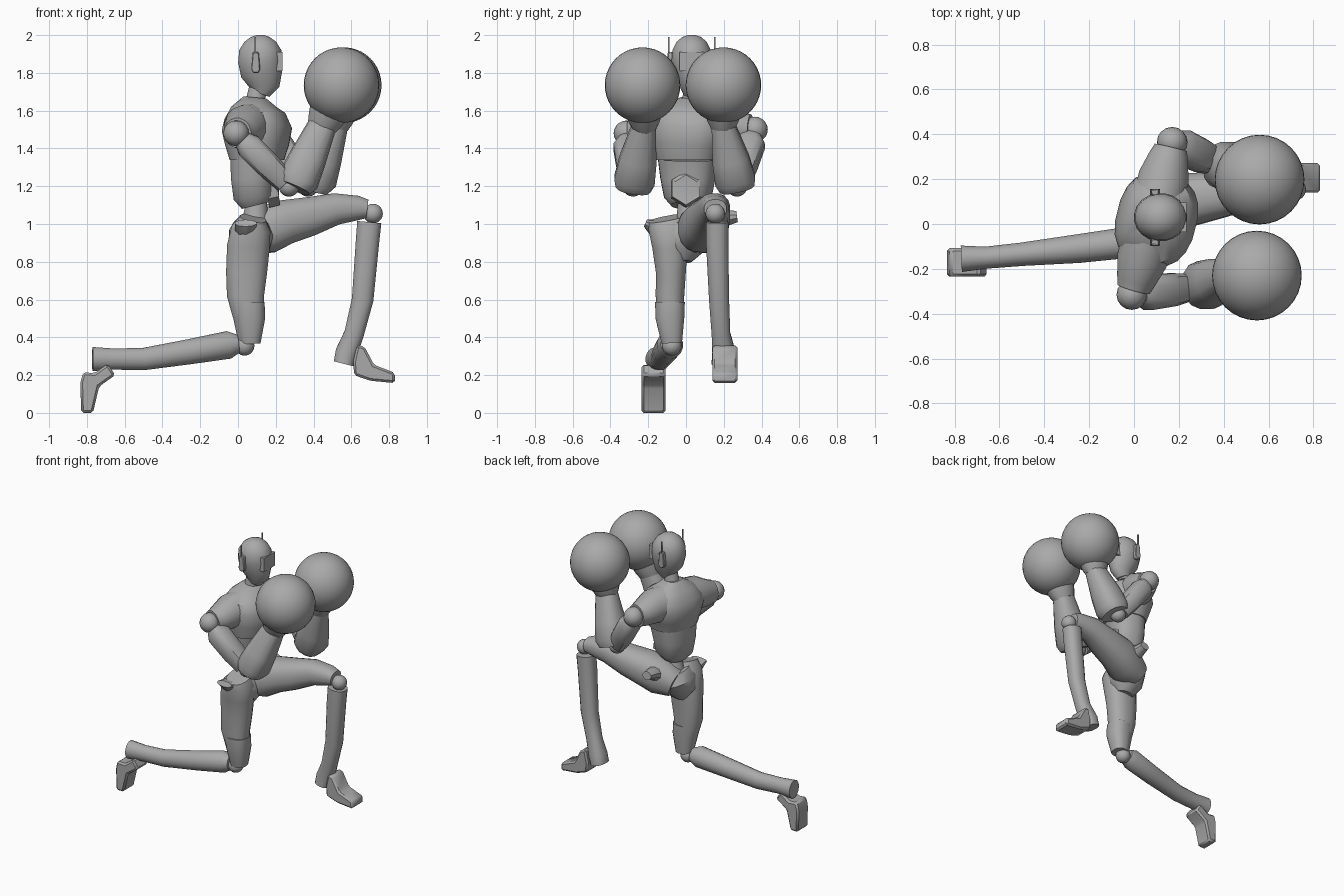
import bpy, bmesh, math
from mathutils import Vector, Matrix

cube = bpy.data.objects.get("Cube")
if cube:
    bpy.data.objects.remove(cube, do_unlink=True)

grey = bpy.data.materials.new("plain_grey")
grey.use_nodes = True
COLOUR = (0.4, 0.4, 0.4, 1)
grey.diffuse_color = COLOUR
grey.node_tree.nodes["Principled BSDF"].inputs["Base Color"].default_value = COLOUR


def finish(name, bm, angle=35):
    bmesh.ops.recalc_face_normals(bm, faces=bm.faces)
    mesh = bpy.data.meshes.new(name)
    bm.to_mesh(mesh)
    bm.free()
    mesh.materials.append(grey)
    ob = bpy.data.objects.new(name, mesh)
    bpy.context.collection.objects.link(ob)
    bpy.ops.object.select_all(action='DESELECT')
    ob.select_set(True)
    bpy.context.view_layer.objects.active = ob
    bpy.ops.object.shade_smooth_by_angle(angle=math.radians(angle))
    return ob


def loft(name, rings, side=(0, 1, 0), sides=16, square=1.0, angle=35):
    """Skin rings (x, y, z, half width along side, half depth) along their path."""
    bm, loops = bmesh.new(), []
    pts = [Vector(r[:3]) for r in rings]
    for i, r in enumerate(rings):
        t = (pts[min(i + 1, len(pts) - 1)] - pts[max(i - 1, 0)]).normalized()
        u = Vector(side)
        u = (u - t * u.dot(t)).normalized()
        v = t.cross(u)
        loop = []
        for k in range(sides):
            a = 2 * math.pi * (k + 0.5) / sides
            c, s = math.cos(a), math.sin(a)
            c = math.copysign(abs(c) ** square, c)
            s = math.copysign(abs(s) ** square, s)
            loop.append(bm.verts.new(pts[i] + u * c * r[3] + v * s * r[4]))
        loops.append(loop)
    for a, b in zip(loops, loops[1:]):
        for k in range(sides):
            n = (k + 1) % sides
            bm.faces.new((a[k], a[n], b[n], b[k]))
    bm.faces.new(loops[0])
    bm.faces.new(loops[-1])
    return finish(name, bm, angle)


def ball(name, centre, radius, u=16, v=10):
    bm = bmesh.new()
    bmesh.ops.create_uvsphere(bm, u_segments=u, v_segments=v, radius=radius,
                              matrix=Matrix.Translation(centre))
    return finish(name, bm)


def box(name, centre, size):
    bm = bmesh.new()
    bmesh.ops.create_cube(bm, size=1, matrix=Matrix.Translation(centre)
                          @ Matrix.Diagonal((*size, 1)))
    return finish(name, bm)


def slab(name, outline, y0, y1, bevel=0.012):
    """Extrude an x-z outline along y."""
    bm = bmesh.new()
    face = bm.faces.new([bm.verts.new((x, y0, z)) for x, z in outline])
    ext = bmesh.ops.extrude_face_region(bm, geom=[face])["geom"]
    bmesh.ops.translate(bm, vec=(0, y1 - y0, 0),
                        verts=[g for g in ext if isinstance(g, bmesh.types.BMVert)])
    bmesh.ops.bevel(bm, geom=bm.edges[:], offset=bevel, affect='EDGES', segments=1)
    return finish(name, bm)


# Head and neck
loft("head", [(.12, .03, 1.69, .045, .05), (.135, .03, 1.73, .065, .085),
              (.125, .03, 1.79, .09, .11), (.118, .03, 1.86, .108, .119),
              (.118, .03, 1.92, .103, .113), (.118, .03, 1.965, .08, .085),
              (.118, .03, 1.99, .05, .05), (.118, .03, 2.0, .02, .02)], sides=20)
loft("neck", [(.09, .03, 1.58, .065, .065), (.09, .03, 1.65, .05, .05),
              (.11, .03, 1.73, .045, .05)])
box("visor", (.205, .03, 1.86), (.06, .13, .1))
for label, s in (("front", -1), ("back", 1)):
    y = .03 + s * .112
    slab(label + "_ear_piece", [(.07, 1.82), (.08, 1.80), (.108, 1.80), (.117, 1.82),
                                (.11, 1.91), (.078, 1.91)], y - .015, y + .015, .004)
    box(label + "_antenna", (.092, y + s * .01, 1.935), (.008, .008, .11))

# Torso, turned slightly at the shoulders
TURN = (.24, .97, 0)
loft("chest", [(.10, .01, 1.34, .165, .14), (.10, .01, 1.42, .185, .165),
               (.10, .02, 1.50, .21, .18), (.09, .025, 1.57, .20, .155),
               (.085, .03, 1.62, .14, .115), (.09, .03, 1.67, .06, .06)],
     side=TURN, sides=20, square=.8)
loft("abdomen", [(.10, .01, 1.10, .09, .08), (.09, .01, 1.14, .125, .11),
                 (.085, .01, 1.24, .145, .118), (.095, .01, 1.345, .158, .13)],
     side=TURN, sides=20, square=.8)
loft("belly_plate", [(.15, 0, 1.18, .09, .095), (.21, 0, 1.19, .085, .09),
                     (.215, 0, 1.19, .065, .07)], sides=6, angle=20)
loft("waist", [(.09, .01, .94, .10, .09), (.09, .01, 1.02, .06, .07),
               (.10, .01, 1.12, .055, .055)])

# Arms: sleeve, shoulder ball, upper arm, forearm, cuff and round glove
arms = {
    "front": ((-.01, -.315, 1.48), (.27, -.28, 1.20), (.45, -.22, 1.53), (.548, -.23, 1.735)),
    "back": ((.17, .365, 1.50), (.37, .27, 1.20), (.51, .195, 1.53), (.56, .198, 1.735)),
}
for label, points in arms.items():
    shoulder, elbow, wrist, glove = map(Vector, points)
    core = Vector((.09, .025, 1.51))
    mid = core.lerp(shoulder, .55)
    end = core.lerp(shoulder, .93)
    loft(label + "_sleeve", [(*core, .12, .14), (*(mid + Vector((0, 0, .02))), .115, .115),
                             (*core.lerp(shoulder, .8), .09, .09), (*end, .075, .08)],
         side=(1, 0, 0))
    ball(label + "_shoulder", shoulder, .068)
    top = shoulder.lerp(elbow, .12)
    loft(label + "_upper_arm", [(*top, .05, .05), (*shoulder.lerp(elbow, .24), .08, .072),
                                (*shoulder.lerp(elbow, .65), .075, .07),
                                (*shoulder.lerp(elbow, .93), .06, .06)],
         sides=12, square=.75)
    ball(label + "_elbow", elbow, .055)
    base = elbow + Vector((.03, 0, -.01))
    loft(label + "_forearm", [(*base, .095, .085), (*base.lerp(wrist, .12), .11, .11),
                              (*base.lerp(wrist, .45), .10, .10),
                              (*base.lerp(wrist, 1), .062, .075)], sides=14, square=.8)
    loft(label + "_cuff", [(*wrist.lerp(glove, -.1), .065, .078), (*wrist.lerp(glove, .1), .085, .095),
                           (*wrist.lerp(glove, .35), .10, .11)])
    ball(label + "_glove", glove, .2, 32, 20)

# Kneeling leg
loft("kneeling_thigh", [(.08, -.10, 1.03, .10, .07), (.07, -.09, .98, .11, .105),
                        (.055, -.085, .88, .095, .115), (.045, -.08, .74, .08, .11),
                        (.04, -.085, .62, .077, .10), (.055, -.08, .50, .068, .08),
                        (.06, -.073, .37, .05, .058)], square=.85)
loft("kneeling_knee_guard", [(.062, -.085, .585, .08, .08), (.065, -.085, .50, .077, .08),
                             (.065, -.075, .37, .055, .055)], square=.8)
ball("kneeling_knee", (.035, -.075, .355), .052)
loft("kneeling_shin", [(.0, -.08, .365, .055, .05), (-.05, -.085, .36, .07, .075),
                       (-.25, -.11, .325, .065, .068), (-.5, -.135, .285, .053, .06),
                       (-.66, -.15, .285, .05, .057), (-.77, -.155, .285, .06, .065)])
slab("kneeling_foot", [(-.83, 0), (-.768, 0), (-.735, .14), (-.65, .2), (-.69, .26),
                       (-.76, .21), (-.82, .215), (-.835, .16)], -.235, -.108)

# Pelvis and forward leg
loft("pelvis", [(.07, -.02, .80, .05, .06), (.06, -.02, .87, .12, .11),
                (.07, .0, .95, .15, .12), (.08, .01, 1.01, .11, .09)])
loft("forward_thigh", [(.04, .06, .93, .10, .09), (.15, .08, .97, .125, .13),
                       (.25, .11, 1.01, .12, .12), (.38, .13, 1.04, .105, .105),
                       (.52, .15, 1.08, .085, .085), (.64, .155, 1.085, .07, .065),
                       (.685, .155, 1.08, .06, .05)], square=.85)
ball("forward_knee", (.715, .155, 1.055), .052)
loft("forward_shin", [(.695, .165, 1.01, .06, .065), (.685, .165, .9, .06, .063),
                      (.66, .175, .6, .054, .058), (.615, .185, .42, .05, .053),
                      (.575, .20, .32, .062, .06), (.56, .20, .26, .066, .055)],
     square=.85)
slab("forward_foot", [(.615, .2), (.70, .17), (.83, .158), (.83, .212), (.72, .255),
                      (.67, .35), (.63, .36), (.61, .27)], .14, .272)

# Small hip flaps beside the waist
loft("front_hip_flap", [(.05, -.10, .93, .05, .05), (.04, -.16, .98, .06, .05),
                        (.04, -.215, 1.005, .06, .02)], side=(1, 0, 0), sides=10)
loft("back_hip_flap", [(.13, .14, 1.0, .05, .05), (.13, .20, 1.03, .05, .045),
                       (.13, .27, 1.04, .035, .03)], side=(1, 0, 0), sides=10)
